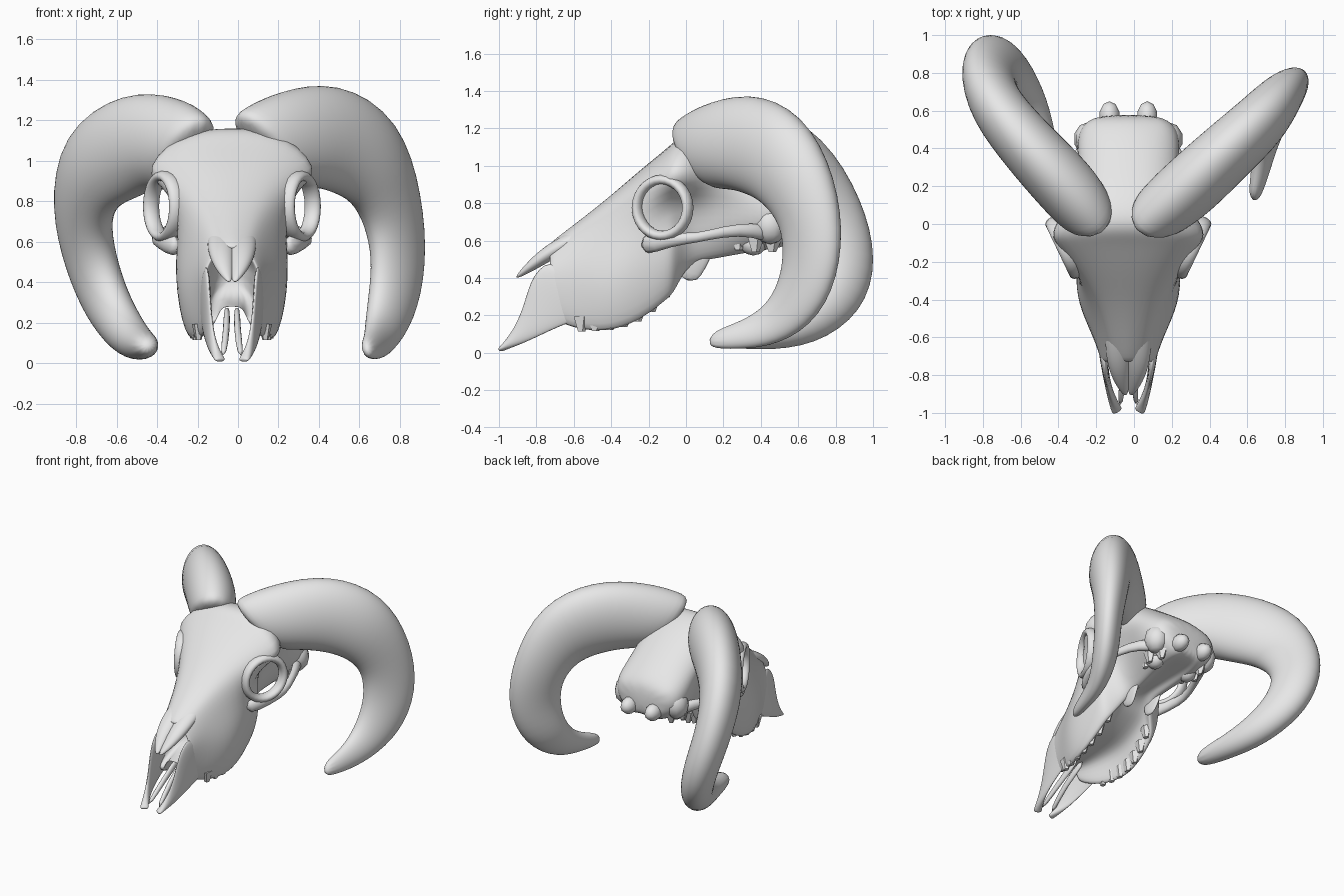
import bpy, bmesh, math
from mathutils import Vector, Matrix

if "Cube" in bpy.data.objects:
    bpy.data.objects.remove(bpy.data.objects["Cube"], do_unlink=True)

CX = -0.03          # the skull sits slightly off centre between the horns
bone = bpy.data.materials.new("pale_bone")
bone.use_nodes = True
bone.diffuse_color = (0.8, 0.8, 0.8, 1)
bone.node_tree.nodes["Principled BSDF"].inputs["Base Color"].default_value = (0.8, 0.8, 0.8, 1)


def finish(name, bm, subdiv=0, smooth=True):
    bmesh.ops.recalc_face_normals(bm, faces=bm.faces)
    for f in bm.faces:
        f.smooth = smooth
    me = bpy.data.meshes.new(name)
    bm.to_mesh(me)
    bm.free()
    me.materials.append(bone)
    ob = bpy.data.objects.new(name, me)
    bpy.context.collection.objects.link(ob)
    if subdiv:
        mod = ob.modifiers.new("smooth", 'SUBSURF')
        mod.levels = mod.render_levels = subdiv


def loft(name, rings, closed=False, subdiv=2):
    """Skin a list of equal-length point rings."""
    bm = bmesh.new()
    vs = [[bm.verts.new(p) for p in ring] for ring in rings]
    n = len(vs[0])
    pairs = list(zip(vs, vs[1:]))
    if closed:
        pairs.append((vs[-1], vs[0]))
    for a, b in pairs:
        for i in range(n):
            j = (i + 1) % n
            bm.faces.new((a[i], a[j], b[j], b[i]))
    if not closed:
        bm.faces.new(vs[0])
        bm.faces.new(vs[-1])
    finish(name, bm, subdiv)


def sweep(name, path, center=None, up=(0, 0, 1), closed=False, n=12, subdiv=2):
    """Sweep an ellipse along (x, y, z, radial radius, side radius) points."""
    pts = [Vector(p[:3]) for p in path]
    rings, m = [], len(path)
    for i, p in enumerate(pts):
        nxt = pts[(i + 1) % m] if closed else pts[min(i + 1, m - 1)]
        prv = pts[i - 1] if closed else pts[max(i - 1, 0)]
        t = (nxt - prv).normalized()
        if center:          # sections fan out from the centre of the curl
            r = (p - Vector(center)).normalized()
        else:
            r = Vector(up)
            r = (r - t * r.dot(t)).normalized()
        s = t.cross(r).normalized()
        a, b = (v * 1.045 for v in path[i][3:])
        rings.append([p + r * a * math.cos(k * math.tau / n) + s * b * math.sin(k * math.tau / n)
                      for k in range(n)])
    loft(name, rings, closed, subdiv)


def side(s, path):
    """Place a path on one side of the skull."""
    return [(CX + s * p[0],) + tuple(p[1:]) for p in path]


# Horns: the two curl differently
sweep("left_horn", [
    (0.11, 0.04, 1.05, .23, .13), (0.17, 0.09, 1.07, .25, .16), (0.30, 0.20, 1.11, .26, .17),
    (0.49, 0.38, 1.12, .28, .16), (0.68, 0.55, 1.01, .26, .15), (0.77, 0.67, 0.76, .20, .12),
    (0.80, 0.68, 0.50, .19, .09), (0.76, 0.61, 0.28, .165, .09), (0.70, 0.46, 0.14, .115, .065),
    (0.67, 0.28, 0.09, .075, .045), (0.63, 0.12, 0.07, .05, .03)], center=(0.52, 0.33, 0.55))
sweep("right_horn", [
    (-0.24, 0.04, 1.02, .22, .13), (-0.28, 0.10, 1.05, .24, .16), (-0.37, 0.21, 1.09, .25, .17),
    (-0.54, 0.39, 1.08, .27, .16), (-0.73, 0.61, 0.97, .25, .145), (-0.78, 0.78, 0.74, .20, .125),
    (-0.73, 0.86, 0.50, .175, .12), (-0.65, 0.81, 0.29, .16, .11), (-0.55, 0.63, 0.14, .12, .10),
    (-0.48, 0.40, 0.09, .08, .08), (-0.44, 0.15, 0.09, .06, .06)], center=(-0.52, 0.38, 0.55))

# Skull: y, top, brow (w, z), orbit (w, z), cheek (w, z), jaw (w, z), palate z
STATIONS = [
    (-.50, .58, .06, .55, .08, .48, .08, .42, .12, .34, .32),
    (-.75, .56, .08, .53, .13, .45, .14, .36, .12, .22, .28),
    (-.72, .60, .09, .56, .14, .47, .15, .37, .13, .18, .28),
    (-.60, .69, .12, .64, .17, .52, .19, .38, .17, .12, .28),
    (-.42, .83, .18, .76, .23, .58, .29, .37, .23, .10, .31),
    (-.25, .98, .29, .88, .27, .68, .29, .46, .24, .16, .34),
    (-.10, 1.10, .46, .92, .22, .80, .29, .54, .23, .28, .42),
    (-.06, 1.14, .48, .92, .20, .82, .27, .56, .21, .32, .46),
    (.01, 1.18, .46, .92, .20, .82, .17, .62, .12, .48, .52),
    (.15, 1.14, .30, .98, .20, .80, .19, .65, .12, .50, .53),
    (.35, 1.0, .27, .88, .28, .78, .27, .66, .15, .54, .56),
    (.52, .88, .23, .82, .28, .74, .25, .64, .14, .56, .57),
    (.58, .80, .14, .78, .16, .72, .15, .66, .10, .60, .60)]
rings = []
for y, top, wt, zt, wo, zo, wm, zm, wb, bot, pal in STATIONS:
    half = [(0, top), (wt * .6, top - .02), (wt, zt), (wo, zo), (wm, zm), (wb, bot),
            (wb - .05, bot), (wb - .07, pal), (0, pal)]
    ring = half + [(-x, z) for x, z in reversed(half[1:-1])]
    rings.append([Vector((CX + x, y, z)) for x, z in ring])
loft("skull", rings)

for s, label in ((1, "left"), (-1, "right")):
    # Eye socket rim, turned a little to the front
    rim, u = [], Vector((.43, .9, 0))
    mid = Vector((.335, -.125, .775))
    for k in range(14):
        a = k * math.tau / 14
        p = mid + .155 * (u * math.cos(a) + Vector((0, 0, math.sin(a))))
        rim.append((*p, .03, .045))
    sweep(label + "_eye_rim", side(s, rim), center=(CX + s * mid.x, mid.y, mid.z),
          closed=True, n=8, subdiv=1)

    # Cheek bar from the socket to the ear
    sweep(label + "_cheek_bar", side(s, [
        (.26, -.25, .57, .07, .04), (.36, -.08, .61, .04, .035), (.38, .05, .61, .025, .025),
        (.34, .20, .65, .03, .025), (.27, .36, .66, .04, .03), (.20, .45, .63, .05, .04)]),
        n=8, subdiv=1)

    # Pointed nasal bone, running out of the skull roof
    sweep(label + "_nasal_bone", side(s, [
        (.05, -.45, .68, .04, .06), (.055, -.62, .60, .045, .075), (.05, -.74, .53, .045, .065),
        (.035, -.83, .463, .03, .045), (.012, -.91, .40, .008, .012)]), n=8)

    # Upper front jaw: outer blade and inner strut
    sweep(label + "_front_jaw", side(s, [
        (.14, -.60, .36, .20, .03), (.13, -.71, .30, .18, .022), (.12, -.79, .19, .105, .018),
        (.10, -.89, .09, .05, .018), (.065, -.98, .025, .015, .03),
        (.055, -.995, .014, .012, .03)]), n=8)
    sweep(label + "_inner_strut", side(s, [
        (.025, -.60, .28, .04, .02), (.025, -.80, .17, .025, .018),
        (.045, -.97, .03, .015, .02)]), n=6, subdiv=1)

    # Plate behind the palate
    sweep(label + "_throat_plate", side(s, [
        (.10, .06, .58, .11, .025), (.10, .03, .47, .08, .018), (.09, .01, .38, .05, .012)]),
        up=(0, 1, 0), n=8, subdiv=1)

    # Condyle and ear lumps at the back
    for name, loc, size in (("condyle", (.10, .57, .64), (.055, .08, .06)),
                            ("ear_bulb", (.14, .36, .58), (.06, .07, .06)),
                            ("ear_ridge", (.21, .45, .68), (.08, .09, .10))):
        bm = bmesh.new()
        place = Matrix.Translation((CX + s * loc[0], loc[1], loc[2]))
        bmesh.ops.create_uvsphere(bm, u_segments=10, v_segments=6, radius=1,
                                  matrix=place @ Matrix.Diagonal((*size, 1)))
        finish(label + "_" + name, bm)

    # Cheek teeth and the small spurs under the skull base
    bm = bmesh.new()
    spikes = [(.165 + .03 * math.sin(k * .5), -.56 + .075 * k, .135 + .18 * (k / 6) ** 3, .05)
              for k in range(7)]
    spikes += [(.16, .28, .57, .04), (.20, .37, .56, .05), (.17, .46, .56, .06)]
    for x, y, z, r in spikes:
        bmesh.ops.create_cone(bm, cap_ends=True, segments=5, radius1=.022, radius2=r, depth=.08,
                              matrix=Matrix.Translation((CX + s * x, y, z + .02))
                              @ Matrix.Diagonal((.7, 1, 1, 1)))
    finish(label + "_teeth_and_spurs", bm, smooth=False)
